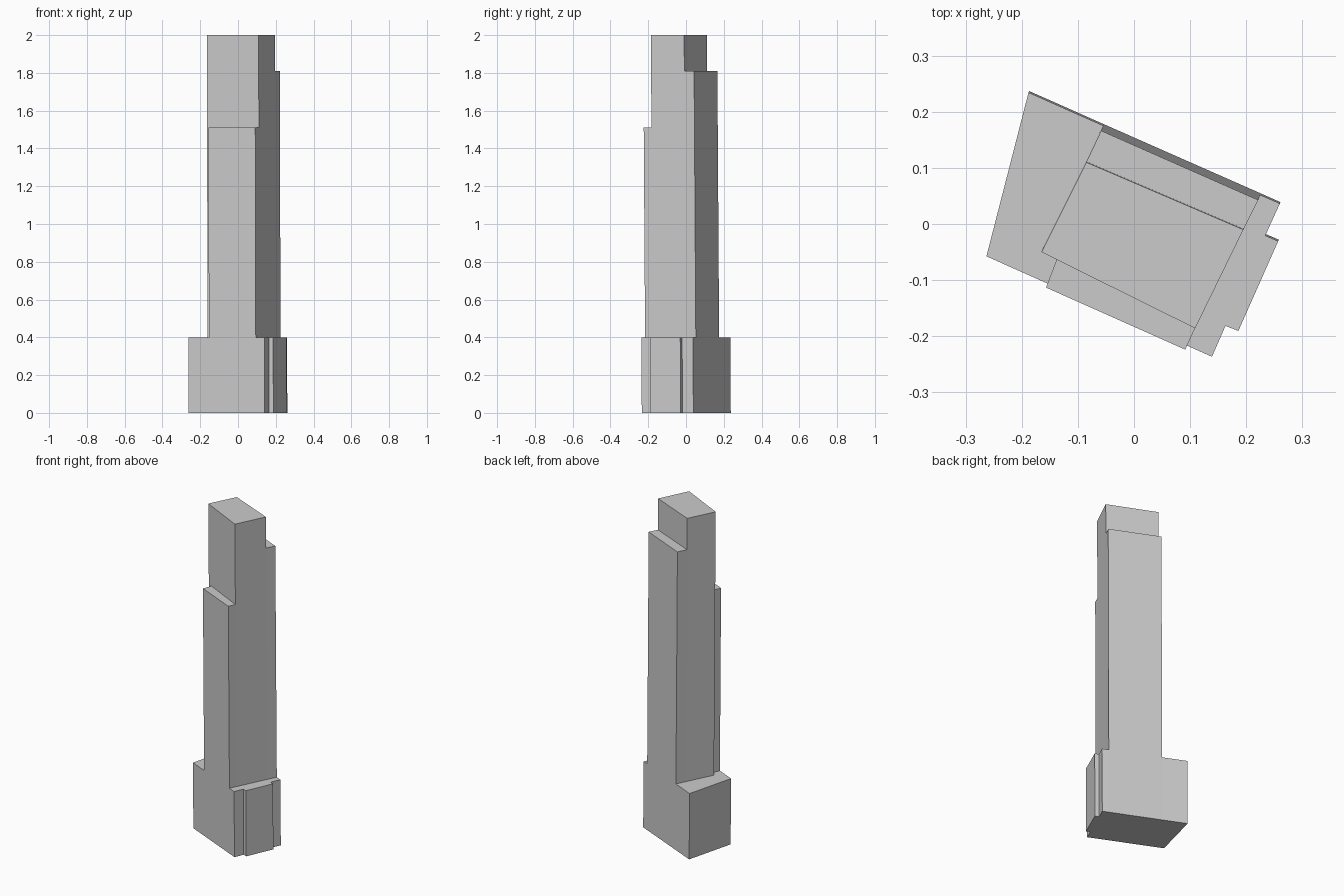
import bpy, bmesh

if "Cube" in bpy.data.objects:
    bpy.data.objects.remove(bpy.data.objects["Cube"])

LEAN_X, LEAN_Y = -0.0025, -0.0065   # slight lean of the whole tower per unit of height

# Plan points at ground level
P = {
    # base corners: left side, then stepped right side
    "back_left": (-0.187, 0.237), "front_left": (-0.262, -0.055),
    "front_right": (0.140, -0.234), "s1": (0.164, -0.179), "s2": (0.187, -0.188),
    "s3": (0.258, -0.028), "s4": (0.235, -0.018), "back_right": (0.261, 0.039),
    # shaft corners, flush with the base front and back
    "A": (-0.153, -0.1035), "B": (0.095, -0.214), "D": (0.226, 0.0545), "C": (-0.054, 0.178),
    # crown corners, and the point where the front shoulder meets it
    "CBL": (-0.080, 0.123), "CBR": (0.200, 0.003), "CFR": (0.114, -0.173),
    "CFL": (-0.160, -0.037), "T": (-0.133, -0.0505),
}
Z_BASE, Z_FRONT, Z_BACK, Z_TOP = 0.4, 1.51, 1.81, 2.0

bm = bmesh.new()
cache = {}


def vert(name, z):
    if (name, z) not in cache:
        x, y = P[name]
        cache[name, z] = bm.verts.new((x + LEAN_X * z, y + LEAN_Y * z, z))
    return cache[name, z]


def cap(names, z):
    bm.faces.new([vert(n, z) for n in names.split()])


def walls(names, z0, z1):
    ring = names.split()
    for a, b in zip(ring, ring[1:] + ring[:1]):
        bm.faces.new([vert(a, z0), vert(b, z0), vert(b, z1), vert(a, z1)])


# Base block with its two ledges
base = "front_left A B front_right s1 s2 s3 s4 back_right D C back_left"
cap(base, 0.0)
walls(base, 0.0, Z_BASE)
cap("front_left A T CFL CBL C back_left", Z_BASE)
cap("B front_right s1 s2 s3 s4 back_right D CBR CFR", Z_BASE)

# Main shaft up to the front shoulder
walls("A B CFR CBR D C CBL CFL T", Z_BASE, Z_FRONT)
cap("A B CFR T", Z_FRONT)

# Upper shaft up to the back shoulder
walls("CFL T CFR CBR D C CBL", Z_FRONT, Z_BACK)
cap("CBL CBR D C", Z_BACK)

# Crown
walls("CFL T CFR CBR CBL", Z_BACK, Z_TOP)
cap("CFL T CFR CBR CBL", Z_TOP)

bmesh.ops.recalc_face_normals(bm, faces=bm.faces)
mesh = bpy.data.meshes.new("tower")
bm.to_mesh(mesh)
bm.free()
bpy.context.collection.objects.link(bpy.data.objects.new("tower", mesh))
